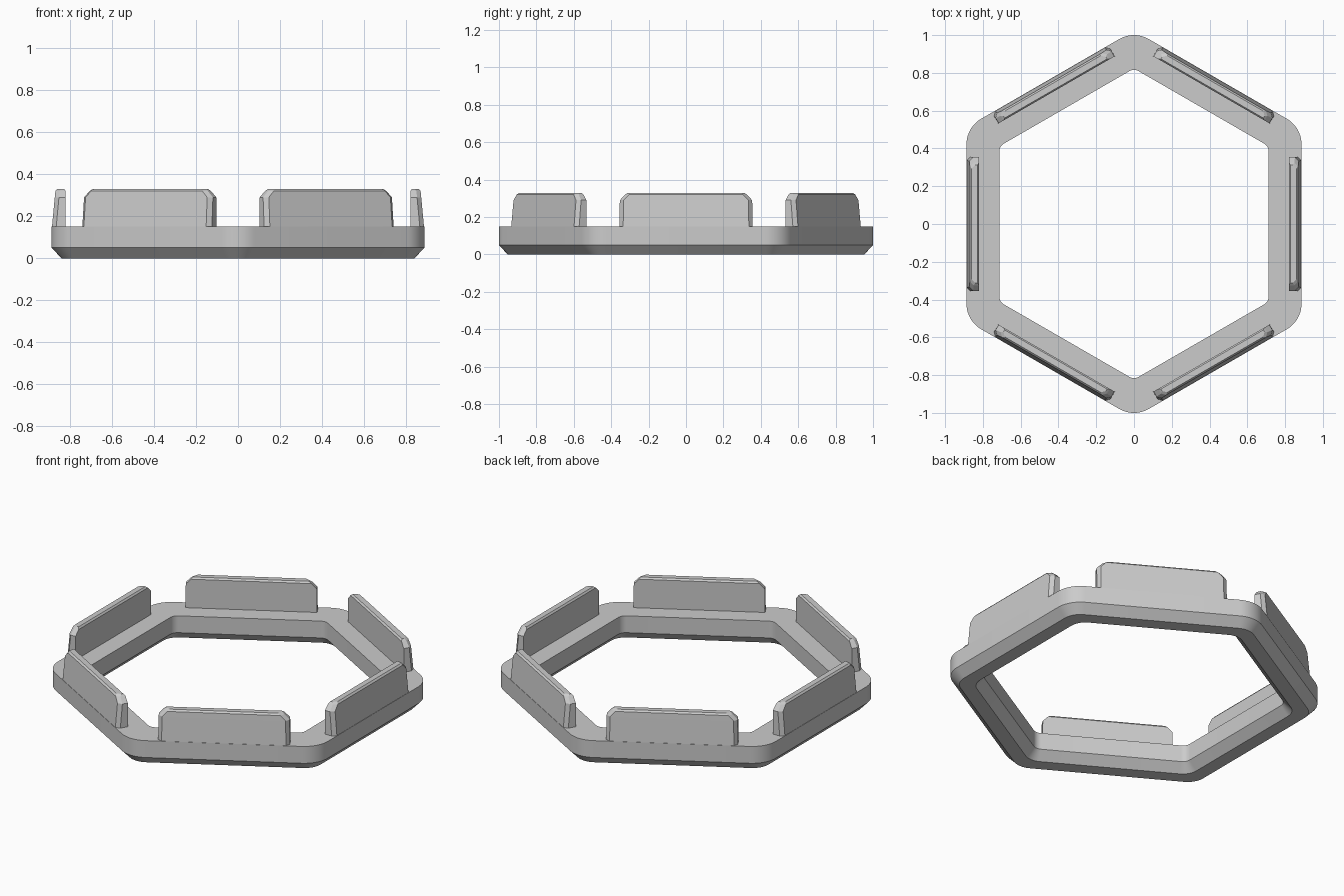
import bpy, bmesh
from math import sin, cos, radians

cube = bpy.data.objects.get("Cube")
if cube:
    bpy.data.objects.remove(cube)

grey = bpy.data.materials.new("plain grey")
grey.use_nodes = True
grey.diffuse_color = (0.6, 0.6, 0.6, 1)
grey.node_tree.nodes["Principled BSDF"].inputs["Base Color"].default_value = (0.6, 0.6, 0.6, 1)


def hexagon(apothem, radius, z, steps=10):
    """Hexagon with rounded corners, a corner at each end of y."""
    reach = (apothem - radius) / cos(radians(30))
    loop = []
    for k in range(6):
        mid = radians(30 + 60 * k)
        for i in range(steps + 1):
            a = mid + radians(-30 + 60 * i / steps)
            loop.append((reach * cos(mid) + radius * cos(a),
                         reach * sin(mid) + radius * sin(a), z))
    return loop


def loft(name, sections, closed):
    """Skin a list of matching loops; join the ends or cap them."""
    bm = bmesh.new()
    rings = [[bm.verts.new(p) for p in s] for s in sections]
    pairs = list(zip(rings, rings[1:]))
    if closed:
        pairs.append((rings[-1], rings[0]))
    else:
        bm.faces.new(rings[0])
        bm.faces.new(rings[-1])
    for a, b in pairs:
        for i in range(len(a)):
            j = (i + 1) % len(a)
            bm.faces.new((a[i], a[j], b[j], b[i]))
    bmesh.ops.recalc_face_normals(bm, faces=bm.faces)
    mesh = bpy.data.meshes.new(name)
    bm.to_mesh(mesh)
    bm.free()
    mesh.materials.append(grey)
    obj = bpy.data.objects.new(name, mesh)
    bpy.context.collection.objects.link(obj)
    return obj


# Base ring, bevelled under both its outer and inner edges
bevel = 0.047
out_a, out_r, in_a, in_r = 0.887, 0.156, 0.713, 0.05
base = loft("base_ring", [
    hexagon(out_a - bevel, out_r - bevel, 0),
    hexagon(out_a, out_r, 0.05),
    hexagon(out_a, out_r, 0.15),
    hexagon(in_a, in_r, 0.15),
    hexagon(in_a, in_r, 0.05),
    hexagon(in_a + bevel, in_r + bevel, 0)], True)
bpy.ops.object.select_all(action='DESELECT')
base.select_set(True)
bpy.context.view_layer.objects.active = base
bpy.ops.object.shade_smooth_by_angle(angle=radians(30))


def tab_section(z, inner, outer, half, cut=0.02):
    """Tab outline with its two outer corners cut off."""
    return [(inner, -half, z), (outer - cut, -half, z), (outer, cut - half, z),
            (outer, half - cut, z), (outer - cut, half, z), (inner, half, z)]


# Upright tabs, one on each side of the ring
for k in range(6):
    tab = loft(f"upright_tab_{k + 1}", [
        tab_section(0.14, 0.82, 0.886, 0.356),
        tab_section(0.29, 0.82, 0.872, 0.354),
        tab_section(0.32, 0.82, 0.869, 0.325),
        tab_section(0.33, 0.828, 0.86, 0.313)], False)
    tab.rotation_euler.z = radians(60 * k)
